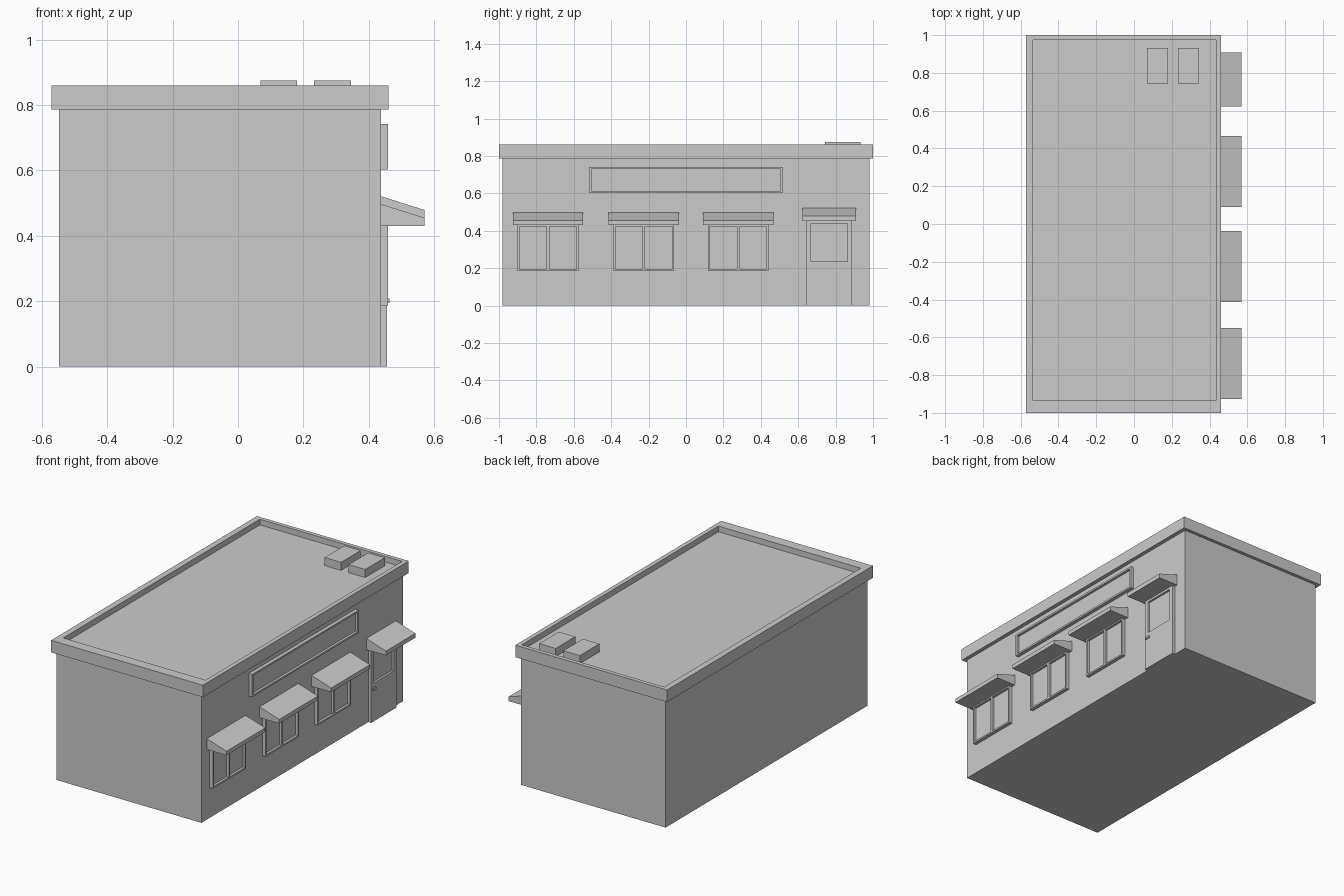
import bpy, bmesh
from mathutils import Vector

if "Cube" in bpy.data.objects:
    bpy.data.objects.remove(bpy.data.objects["Cube"])

WALL_X = 0.437  # shop front plane


def finish(name, bm):
    bmesh.ops.recalc_face_normals(bm, faces=bm.faces)
    mesh = bpy.data.meshes.new(name)
    bm.to_mesh(mesh)
    bm.free()
    ob = bpy.data.objects.new(name, mesh)
    bpy.context.collection.objects.link(ob)
    return ob


def box(name, lo, hi, axis=0, holes=(), depth=0.0):
    """Box from lo to hi; holes (min, max on the two other axes) are pressed into the +axis face."""
    lo, hi = Vector(lo), Vector(hi)
    bm = bmesh.new()
    bmesh.ops.create_cube(bm, size=1)
    for v in bm.verts:
        v.co = Vector([lo[i] + (v.co[i] + 0.5) * (hi[i] - lo[i]) for i in range(3)])
    a, b = [i for i in range(3) if i != axis]
    for h_lo, h_hi in holes:
        for point in (h_lo, h_hi):
            for ax, value in zip((a, b), point):
                co, no = Vector(), Vector()
                co[ax], no[ax] = value, 1
                bmesh.ops.bisect_plane(bm, geom=bm.verts[:] + bm.edges[:] + bm.faces[:],
                                       plane_co=co, plane_no=no)
    bm.normal_update()
    inner = []
    for f in bm.faces:
        c = f.calc_center_median()
        if f.normal[axis] > 0.9 and any(p[0] < c[a] < q[0] and p[1] < c[b] < q[1] for p, q in holes):
            inner.append(f)
    if inner:
        new = bmesh.ops.extrude_face_region(bm, geom=inner)
        bmesh.ops.delete(bm, geom=[f for f in inner if f.is_valid], context='FACES')
        for v in new["geom"]:
            if isinstance(v, bmesh.types.BMVert):
                v.co[axis] -= depth
    return finish(name, bm)


def awning(name, y0, y1, z_bottom, z_lip, z_top):
    """Sloped wedge with a short front lip."""
    profile = [(WALL_X, z_bottom), (0.57, z_bottom), (0.57, z_lip), (WALL_X, z_top)]
    bm = bmesh.new()
    face = bm.faces.new([bm.verts.new((x, y0, z)) for x, z in profile])
    new = bmesh.ops.extrude_face_region(bm, geom=[face])
    for v in new["geom"]:
        if isinstance(v, bmesh.types.BMVert):
            v.co.y = y1
    return finish(name, bm)


# Main walls and sunken roof with parapet
box("walls", (-0.547, -0.98, 0), (WALL_X, 0.98, 0.787))
box("roof_parapet", (-0.571, -1, 0.786), (0.461, 1, 0.86), axis=2,
    holes=[((-0.534, -0.935), (0.434, 0.975))], depth=0.035)

# Roof vents
for i, x in enumerate((0.069, 0.233)):
    box(f"roof_vent_{i + 1}", (x, 0.743, 0.825), (x + 0.112, 0.933, 0.875))

# Sign board
box("sign_board", (WALL_X, -0.518, 0.602), (0.459, 0.518, 0.742),
    holes=[((-0.506, 0.613), (0.506, 0.731))], depth=0.015)

# Windows with two panes each, under awnings
for i, y in enumerate((-0.738, -0.226, 0.279)):
    panes = [((y - 0.152, 0.196), (y - 0.007, 0.422)), ((y + 0.007, 0.196), (y + 0.152, 0.422))]
    box(f"window_{i + 1}", (WALL_X, y - 0.162, 0.186), (0.459, y + 0.162, 0.431),
        holes=panes, depth=0.015)
    awning(f"window_awning_{i + 1}", y - 0.188, y + 0.188, 0.43, 0.455, 0.497)

# Door, handle and door awning
box("door", (WALL_X, 0.642, 0), (0.456, 0.888, 0.453),
    holes=[((0.668, 0.235), (0.863, 0.438))], depth=0.013)
box("door_handle", (0.455, 0.654, 0.194), (0.463, 0.682, 0.208))
awning("door_awning", 0.623, 0.909, 0.452, 0.479, 0.521)
